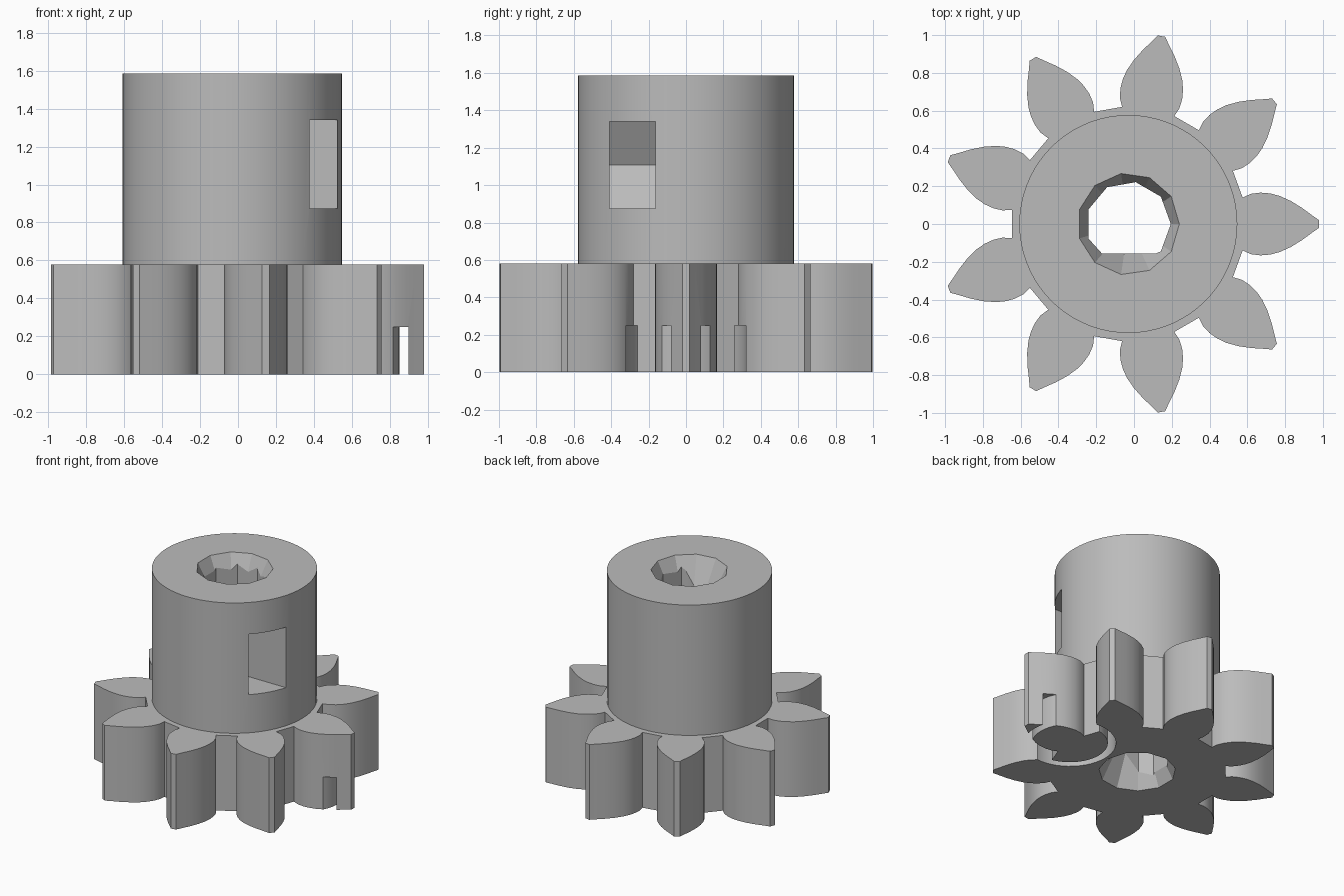
import bpy, bmesh
from math import cos, sin, radians, pi

cube = bpy.data.objects.get("Cube")
if cube:
    bpy.data.objects.remove(cube, do_unlink=True)

CX = -0.03            # shaft axis position
GEAR_H, TOTAL_H = 0.58, 1.585

grey = bpy.data.materials.new("plain_grey")
grey.use_nodes = True
grey.diffuse_color = (0.5, 0.5, 0.5, 1)
grey.node_tree.nodes["Principled BSDF"].inputs["Base Color"].default_value = (0.5, 0.5, 0.5, 1)


def loft(name, low, high):
    """Solid between two matching rings of 3D points."""
    bm = bmesh.new()
    a = [bm.verts.new(p) for p in low]
    b = [bm.verts.new(p) for p in high]
    n = len(a)
    bm.faces.new(a)
    bm.faces.new(b)
    for i in range(n):
        j = (i + 1) % n
        bm.faces.new((a[i], a[j], b[j], b[i]))
    bmesh.ops.recalc_face_normals(bm, faces=bm.faces)
    mesh = bpy.data.meshes.new(name)
    bm.to_mesh(mesh)
    bm.free()
    mesh.materials.append(grey)
    ob = bpy.data.objects.new(name, mesh)
    bpy.context.collection.objects.link(ob)
    return ob


def prism(name, pts, z0, z1):
    return loft(name, [(x, y, z0) for x, y in pts], [(x, y, z1) for x, y in pts])


def circle(r, n, cx=CX):
    return [(cx + r * cos(2 * pi * i / n), r * sin(2 * pi * i / n)) for i in range(n)]


def cone(name, r0, r1, n, z0, z1):
    return loft(name, [(x, y, z0) for x, y in circle(r0, n)],
                [(x, y, z1) for x, y in circle(r1, n)])


def combine(target, tool, operation):
    mod = target.modifiers.new("combine", 'BOOLEAN')
    mod.operation, mod.solver, mod.object = operation, 'EXACT', tool
    bpy.context.view_layer.objects.active = target
    bpy.ops.object.modifier_apply(modifier=mod.name)
    bpy.data.objects.remove(tool, do_unlink=True)


# Gear outline: one tooth flank, mirrored and repeated nine times
flank = [(0.605, 0.14), (0.65, 0.16), (0.70, 0.166), (0.75, 0.162), (0.80, 0.149),
         (0.86, 0.122), (0.92, 0.085), (0.97, 0.048), (1.01, 0.02)]
tooth = [(x, -y) for x, y in flank] + flank[::-1]
outline = []
for k in range(9):
    c, s = cos(radians(40 * k)), sin(radians(40 * k))
    outline += [(CX + x * c - y * s, x * s + y * c) for x, y in tooth]
gear = prism("gear_with_hub", outline, 0, GEAR_H)

# Hub
combine(gear, prism("hub", circle(0.577, 72), 0.4, TOTAL_H), 'UNION')

# Shaft bore with a flat on the front side
bore = [(CX + 0.225 * cos(radians(a)), 0.225 * sin(radians(a))) for a in range(0, 201, 40)]
bore += [(CX - 0.14, -0.156), (CX + 0.145, -0.156), (CX + 0.172, -0.145)]
combine(gear, prism("bore", bore, -0.1, TOTAL_H + 0.1), 'DIFFERENCE')

# Tapered mouths at both ends of the bore
combine(gear, cone("top_taper", 0.16, 0.275, 11, TOTAL_H - 0.22, TOTAL_H + 0.01), 'DIFFERENCE')
combine(gear, cone("bottom_taper", 0.275, 0.16, 11, -0.01, 0.22), 'DIFFERENCE')

# Nut slot in the hub: hexagon end, open towards the side
half, mid = 0.233, 1.107
reach = half / cos(pi / 6)
slot = [(CX - reach, mid), (CX - reach / 2, mid - half), (0.8, mid - half),
        (0.8, mid + half), (CX - reach / 2, mid + half)]
combine(gear, loft("nut_slot", [(x, -0.41, z) for x, z in slot],
                   [(x, -0.164, z) for x, z in slot]), 'DIFFERENCE')

# Ring groove in the underside, around one tooth
groove = prism("groove", circle(0.322, 48, 0.585), -0.05, 0.25)
combine(groove, prism("groove_core", circle(0.265, 48, 0.585), -0.1, 0.4), 'DIFFERENCE')
combine(gear, groove, 'DIFFERENCE')

bpy.ops.object.select_all(action='DESELECT')
gear.select_set(True)
bpy.context.view_layer.objects.active = gear
bpy.ops.object.shade_smooth_by_angle(angle=radians(25))
